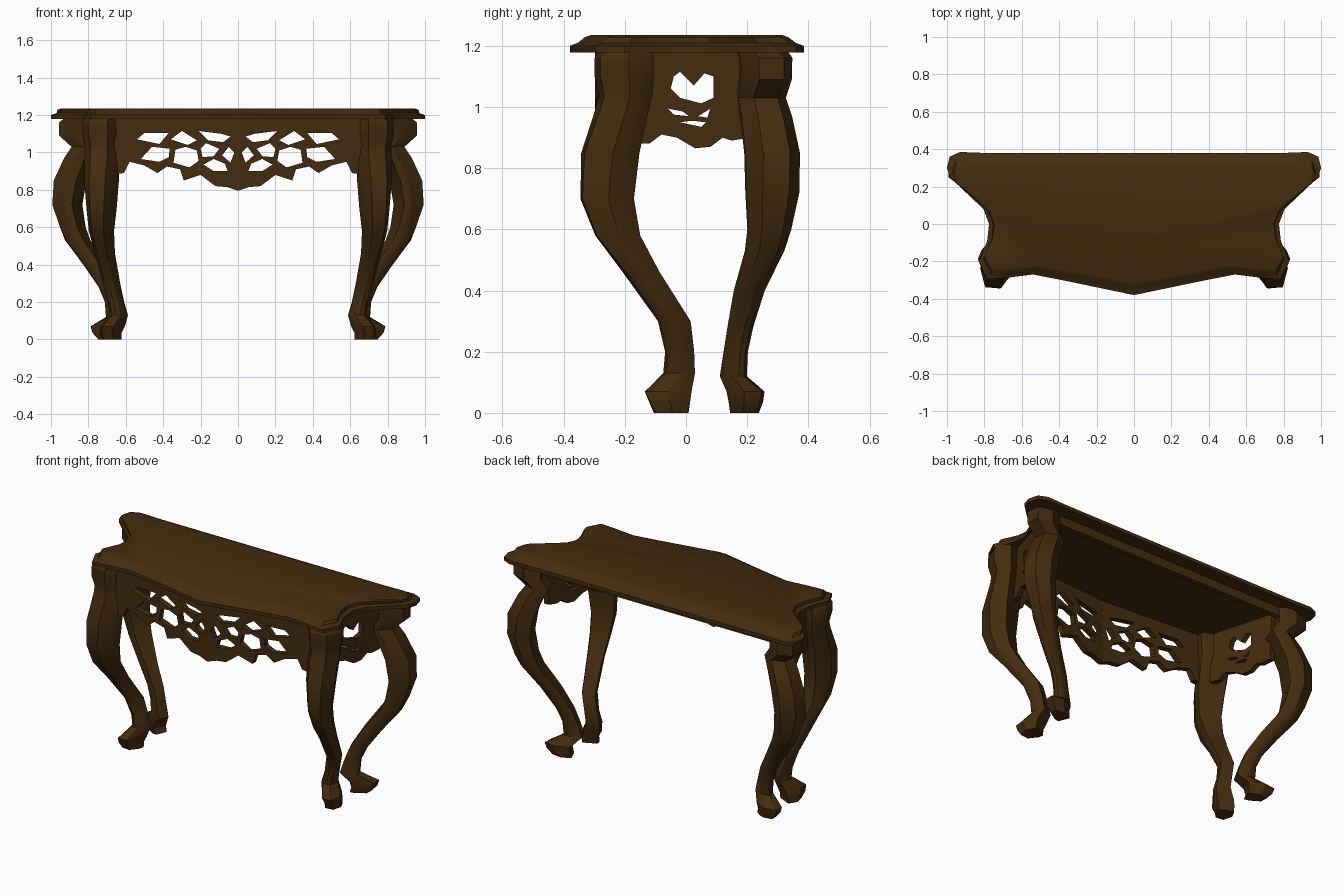
import bpy, bmesh, math

wood = bpy.data.materials.new("dark brown wood")
wood.diffuse_color = (0.058, 0.025, 0.0045, 1)


def finish(name, bm, mirror=False, angle=28):
    """Turn a bmesh into a named wooden object, optionally mirrored across x = 0."""
    bmesh.ops.remove_doubles(bm, verts=bm.verts, dist=0.0005)
    bmesh.ops.recalc_face_normals(bm, faces=bm.faces)
    me = bpy.data.meshes.new(name)
    bm.to_mesh(me)
    bm.free()
    me.materials.append(wood)
    ob = bpy.data.objects.new(name, me)
    bpy.context.collection.objects.link(ob)
    if mirror:
        ob.modifiers.new("Mirror", 'MIRROR').use_clip = True
    bpy.ops.object.select_all(action='DESELECT')
    ob.select_set(True)
    bpy.context.view_layer.objects.active = ob
    bpy.ops.object.shade_smooth_by_angle(angle=math.radians(angle))
    return ob


def loft(bm, rings):
    """Bridge closed rings of points and cap both ends."""
    loops = [[bm.verts.new(p) for p in r] for r in rings]
    n = len(loops[0])
    for a, b in zip(loops, loops[1:]):
        for i in range(n):
            j = (i + 1) % n
            bm.faces.new((a[i], a[j], b[j], b[i]))
    bm.faces.new(loops[0])
    bm.faces.new(loops[-1])


def leg(name, out, sections):
    """Cabriole leg: sections are (z, centre x, centre y, half depth, half width)."""
    dx, dy = out
    n, rings = 12, []
    for z, cx, cy, a, b in sections:
        ring = []
        for i in range(n):
            t = 2 * math.pi * (i + 0.5) / n
            c, s = math.cos(t), math.sin(t)
            # carved ridges and toes on the outer side, wide flat face on the inner side
            groove = 0.86 if i % 2 and c > 0 and (z < 0.1 or z > 0.55) else 1
            if c < 0:
                s = math.copysign(abs(s) ** 0.45, s)
            u = a * max(c * 1.04, -0.74) * groove
            v = b * s * 1.02 * groove
            ring.append((cx + dx * u - dy * v, cy + dy * u + dx * v, z))
        rings.append(ring)
    bm = bmesh.new()
    loft(bm, rings)
    finish(name, bm, mirror=True)


def panel(name, outline, holes, thick, place):
    """Pierced flat panel filled from a 2D curve, then set in place."""
    cu = bpy.data.curves.new(name, 'CURVE')
    cu.dimensions, cu.fill_mode, cu.extrude = '2D', 'BOTH', thick / 2
    for pts in [outline] + holes:
        sp = cu.splines.new('POLY')
        sp.points.add(len(pts) - 1)
        for p, (u, v) in zip(sp.points, pts):
            p.co = (u, v, 0, 1)
        sp.use_cyclic_u = True
    tmp = bpy.data.objects.new(name + " outline", cu)
    bpy.context.collection.objects.link(tmp)
    dg = bpy.context.evaluated_depsgraph_get()
    me = bpy.data.meshes.new_from_object(tmp.evaluated_get(dg))
    bpy.data.objects.remove(tmp)
    bm = bmesh.new()
    bm.from_mesh(me)
    bpy.data.meshes.remove(me)
    for v in bm.verts:
        v.co = place(*v.co)
    finish(name, bm, mirror=True)


# Table top: serpentine outline, moulded edge
half = [(0, -.38), (.36, -.305), (.54, -.27), (.7, -.29), (.785, -.295), (.83, -.2),
        (.785, -.09), (.775, 0), (.805, .08), (.9, .17), (.985, .25), (1.0, .3),
        (.985, .36), (.93, .385), (.8, .38), (0, .38)]
outline = half + [(-x, y) for x, y in half[-2:0:-1]]
bm = bmesh.new()
loft(bm, [[(x * sx, y * sy, z) for x, y in outline] for sx, sy, z in
          [(1, 1, 1.178), (1, 1, 1.2), (.97, .93, 1.21),
           (.965, .87, 1.228), (.945, .82, 1.235)]])
finish("table_top", bm)

# Front legs, curving mostly forward
leg("front_legs", (.42, -.907), [
    (1.185, .73, -.20, .085, .09), (1.16, .735, -.205, .095, .1), (1.1, .735, -.205, .095, .1),
    (1.04, .73, -.20, .085, .09), (1.0, .73, -.21, .085, .09), (.85, .735, -.25, .10, .085),
    (.7, .735, -.26, .095, .072), (.58, .735, -.225, .08, .06), (.46, .715, -.145, .062, .048),
    (.3, .68, -.037, .055, .042), (.2, .655, -.02, .048, .04), (.13, .64, -.022, .052, .045),
    (.07, .675, -.06, .087, .055), (.035, .685, -.055, .075, .05), (0, .68, -.05, .06, .05)])

# Back legs, curving mostly sideways
leg("back_legs", (.924, .383), [
    (1.185, .85, .25, .08, .08), (1.16, .87, .265, .095, .08), (1.09, .87, .265, .095, .078),
    (1.03, .815, .25, .08, .075), (.97, .85, .265, .085, .08), (.85, .9, .285, .09, .086),
    (.72, .915, .285, .08, .085), (.6, .885, .275, .07, .068), (.53, .855, .26, .068, .06),
    (.4, .765, .21, .062, .045), (.28, .69, .18, .055, .036), (.2, .66, .165, .052, .034),
    (.12, .645, .157, .062, .036), (.07, .71, .2, .09, .052), (.035, .71, .2, .078, .048),
    (0, .69, .195, .065, .04)])

# Front apron: pierced carving, slightly bowed toward the centre
panel("front_apron",
      [(0, 1.185), (.68, 1.185), (.68, .88), (.61, .89), (.58, .95), (.5, .93), (.43, .89),
       (.38, .925), (.31, .91), (.29, .85), (.2, .88), (.12, .82), (.06, .815), (0, .795)],
      [[(.04, 1.085), (.09, 1.1), (.21, 1.115), (.16, 1.065), (.08, 1.055)],
       [(.22, 1.065), (.3, 1.115), (.36, 1.07), (.27, 1.04)],
       [(.22, 1.01), (.28, 1.03), (.335, 1.015), (.345, .945), (.26, .92), (.21, .955)],
       [(.1, 1.02), (.17, 1.05), (.2, 1.02), (.19, .975), (.13, .98)],
       [(.055, .9), (.07, .94), (.13, .965), (.185, .935), (.13, .9)],
       [(.37, 1.105), (.5, 1.105), (.54, 1.07), (.42, 1.045)],
       [(.365, 1.02), (.46, 1.03), (.52, .965), (.42, .95), (.37, .975)],
       [(.02, 1.0), (.05, 1.03), (.085, .985), (.04, .945)]],
      .035, lambda u, v, w: (u, -.28 + .08 * u + w, v))

# Side aprons: heart-shaped opening with small piercings below
panel("side_aprons",
      [(-.17, 1.185), (.22, 1.185), (.21, .9), (.15, .89), (.12, .9), (.08, .87), (.03, .865),
       (-.03, .9), (-.08, .91), (-.12, .88), (-.17, .88)],
      [[(-.05, 1.06), (-.04, 1.1), (-.02, 1.115), (.025, 1.07), (.06, 1.11), (.09, 1.1),
        (.09, 1.03), (.05, 1.012), (-.02, 1.03)],
       [(-.06, .995), (-.01, .985), (.01, .97), (-.04, .975)],
       [(.04, .97), (.08, .995), (.07, .965)],
       [(-.02, .95), (.05, .935), (.065, .95), (.02, .955)]],
      .03, lambda u, v, w: (.70 + (u + .16) * .28 + w, u, v))

# Narrow rail under the back edge
bm = bmesh.new()
loft(bm, [[(x, y, z) for x, y in [(0, .27), (.85, .27), (.85, .3), (0, .3)]] for z in (1.125, 1.185)])
finish("back_rail", bm, mirror=True)
